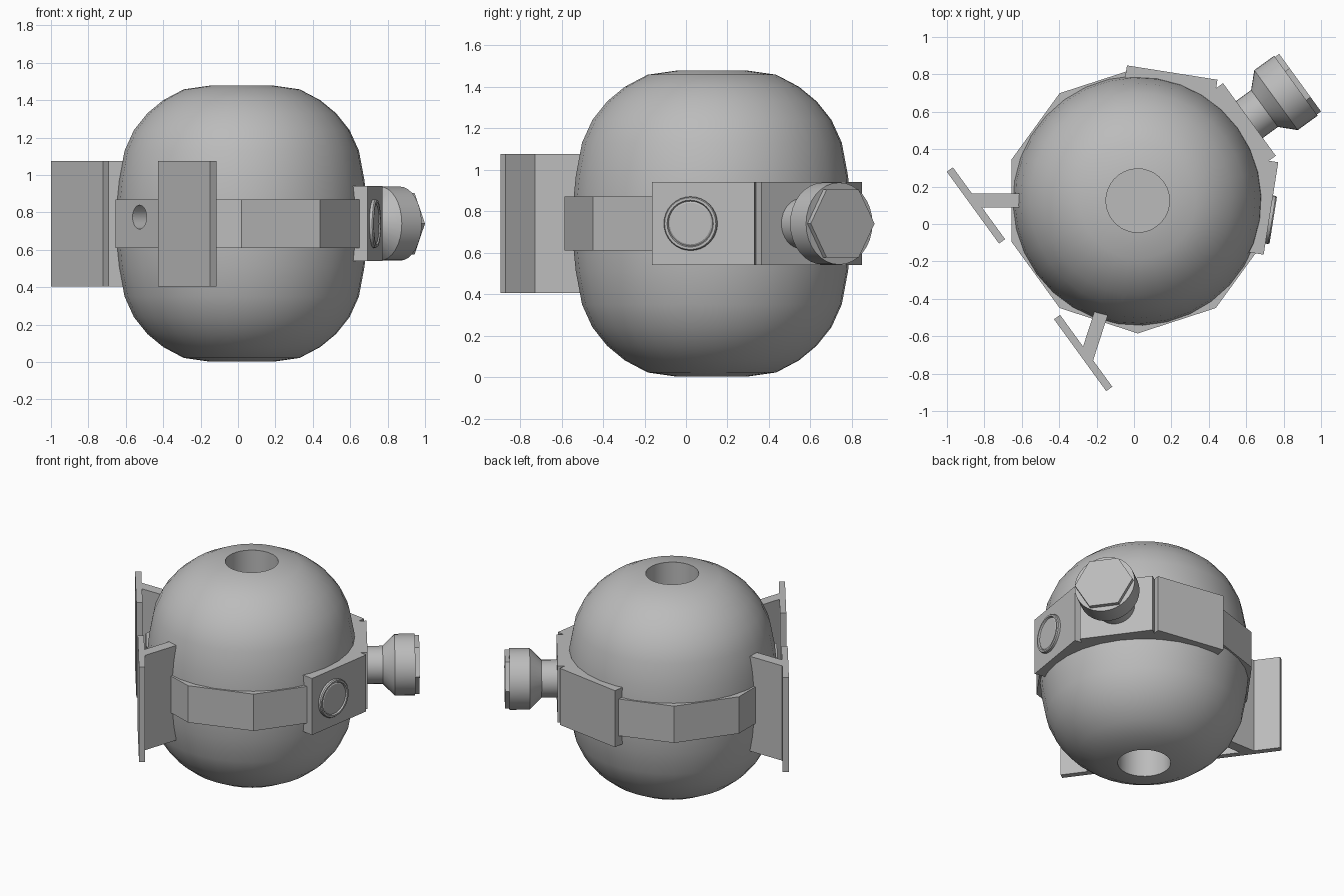
import bpy
import bmesh
from math import sin, cos, pi, radians
from mathutils import Matrix, Vector

if "Cube" in bpy.data.objects:
    bpy.data.objects.remove(bpy.data.objects["Cube"], do_unlink=True)

MID = 0.74                                   # height of the equator
FRAME = Matrix.Translation((0.02, 0.125, 0)) @ Matrix.Rotation(radians(36), 4, 'Z')

grey = bpy.data.materials.new("plain_grey")
grey.use_nodes = True
grey.diffuse_color = (0.5, 0.5, 0.5, 1)
grey.node_tree.nodes["Principled BSDF"].inputs["Base Color"].default_value = (0.5, 0.5, 0.5, 1)


def finish(name, bm, local=Matrix()):
    bmesh.ops.remove_doubles(bm, verts=bm.verts, dist=1e-5)
    bmesh.ops.recalc_face_normals(bm, faces=bm.faces)
    mesh = bpy.data.meshes.new(name)
    bm.to_mesh(mesh)
    bm.free()
    mesh.materials.append(grey)
    obj = bpy.data.objects.new(name, mesh)
    bpy.context.collection.objects.link(obj)
    obj.matrix_world = FRAME @ local
    return obj


def lathe(name, profile, sides, local=Matrix(), start=0.0):
    """Revolve (radius, height) points about z; the ends are capped."""
    bm = bmesh.new()
    rings = []
    for r, z in profile:
        rings.append([bm.verts.new((r * cos(start + 2 * pi * i / sides),
                                    r * sin(start + 2 * pi * i / sides), z))
                      for i in range(sides)])
    for a, b in zip(rings, rings[1:]):
        for i in range(sides):
            j = (i + 1) % sides
            bm.faces.new((a[i], a[j], b[j], b[i]))
    bm.faces.new(rings[0])
    bm.faces.new(rings[-1])
    return finish(name, bm, local)


def prism(name, outline, z0, z1):
    bm = bmesh.new()
    low = [bm.verts.new((x, y, z0)) for x, y in outline]
    face = bm.faces.new(low)
    up = bmesh.ops.extrude_face_region(bm, geom=[face])["geom"]
    bmesh.ops.translate(bm, vec=(0, 0, z1 - z0),
                        verts=[v for v in up if isinstance(v, bmesh.types.BMVert)])
    return finish(name, bm)


def activate(obj):
    bpy.ops.object.select_all(action='DESELECT')
    obj.select_set(True)
    bpy.context.view_layer.objects.active = obj


def smooth(obj, angle=30):
    activate(obj)
    bpy.ops.object.shade_smooth_by_angle(angle=radians(angle))


def outward(angle, z=MID):
    """Local frame whose z axis points radially outward at an angle."""
    return (Matrix.Translation((0, 0, z)) @ Matrix.Rotation(radians(angle), 4, 'Z')
            @ Matrix.Rotation(radians(90), 4, 'Y'))


# Rounded body with a round pit at the top and the bottom
half = [(0.17, 0.39), (0.17, 0.738), (0.31, 0.718), (0.42, 0.66), (0.505, 0.59),
        (0.577, 0.50), (0.627, 0.39), (0.657, 0.23), (0.67, 0.10)]
body = lathe("body", [(r, MID + h) for r, h in half]
             + [(r, MID - h) for r, h in reversed(half)], 32)

# Ten-sided belt
belt = lathe("belt", [(0.71, 0.61), (0.71, 0.87)], 10, start=radians(18))

# Round socket bored through the belt into the body
cutter = lathe("socket_cutter", [(0.064, 0.5), (0.064, 0.9)], 24, outward(180, 0.775))
cutter.hide_render = True
bpy.context.view_layer.update()
for obj in (body, belt):
    mod = obj.modifiers.new("socket", 'BOOLEAN')
    mod.operation = 'DIFFERENCE'
    mod.solver = 'EXACT'
    mod.object = cutter
    activate(obj)
    bpy.ops.object.modifier_apply(modifier=mod.name)
bpy.data.objects.remove(cutter, do_unlink=True)
smooth(body)


# Three mounting plates around the knob side
def plate(name, angle, front, t0, t1):
    n = Vector((cos(radians(angle)), sin(radians(angle))))
    t = Vector((-n.y, n.x))
    corners = [(front, t0), (front, t1), (0.58, t1), (0.58, t0)]
    prism(name, [n * d + t * s for d, s in corners], 0.54, 0.94)


plate("knob_plate", 0, 0.738, -0.24, 0.24)
plate("left_plate", -45, 0.71, -0.18, 0.32)
plate("back_plate", 45, 0.705, -0.32, 0.17)

# Round dial with a grooved rim on the left plate
dial = lathe("dial", [(0.13, 0.69), (0.13, 0.725), (0.125, 0.732), (0.113, 0.732),
                      (0.108, 0.722), (0.10, 0.727)], 32, outward(-45)
             @ Matrix.Translation((0, 0.01, 0)))
smooth(dial)

# Knob: neck, flared collar and head, then a hexagonal cap
knob = lathe("knob", [(0.122, 0.70), (0.122, 0.838), (0.198, 0.914), (0.198, 1.045)],
             32, outward(0))
smooth(knob)
lathe("hex_cap", [(0.19, 1.0), (0.19, 1.073)], 6, outward(0), start=pi / 2)

# Two flat panels on struts, mirrored about the knob axis
for side, label in ((1, "back"), (-1, "front")):
    prism(label + "_panel", [(-0.735, side * 0.25), (-0.695, side * 0.25),
                             (-0.695, side * 0.725), (-0.735, side * 0.725)], 0.405, 1.075)
    d = Vector((cos(radians(144)), side * sin(radians(144))))
    n = Vector((-d.y, d.x))
    outline = []
    for s in (-0.037, 0.037):
        reach = (-0.71 - n.x * s) / d.x
        ends = [d * 0.55 + n * s, d * reach + n * s]
        outline += ends if s < 0 else ends[::-1]
    prism(label + "_strut", outline, 0.405, 1.075)
